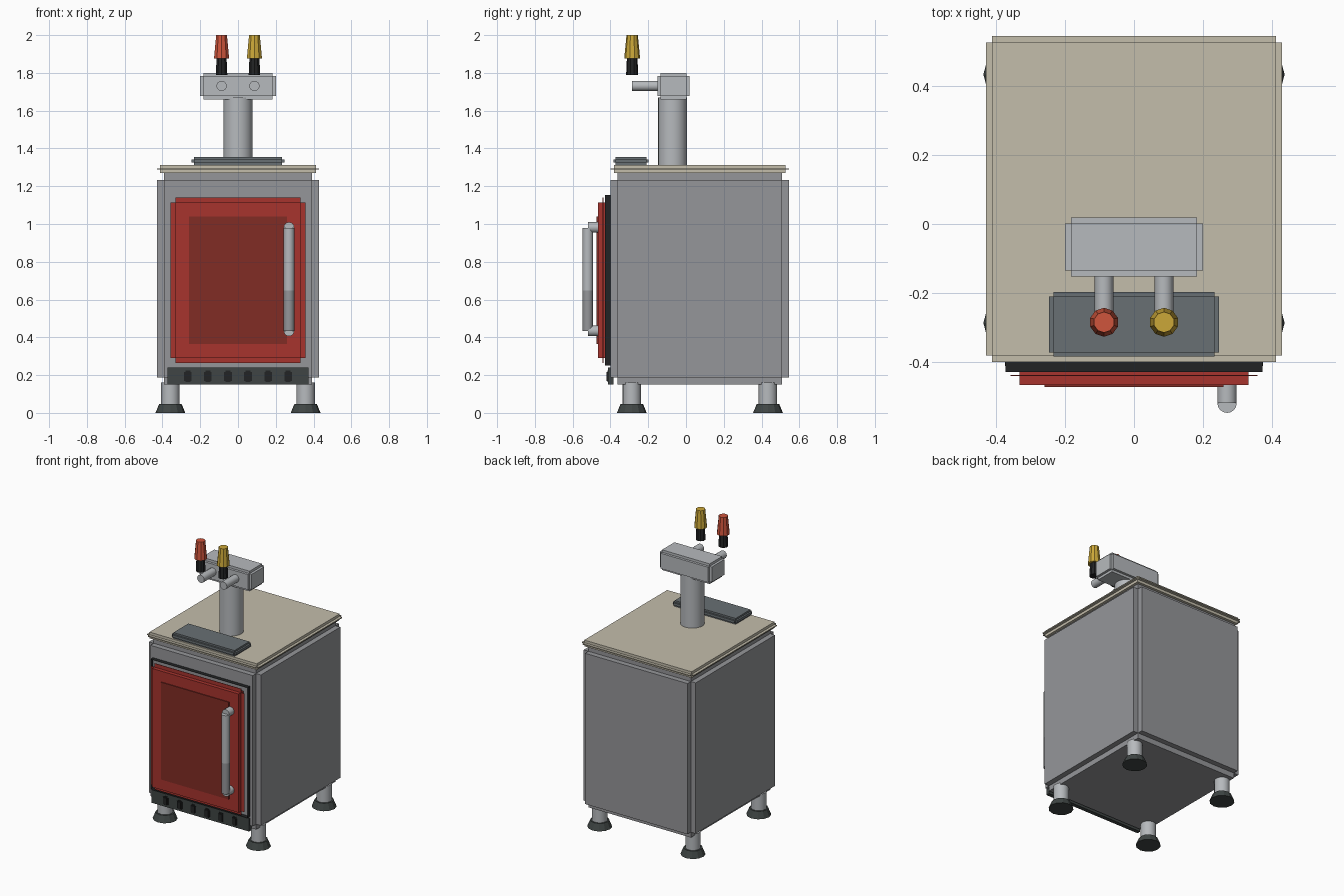
import bpy, bmesh
from math import radians
from mathutils import Matrix, Vector

if "Cube" in bpy.data.objects:
    bpy.data.objects.remove(bpy.data.objects["Cube"], do_unlink=True)


def material(name, r, g, b):
    m = bpy.data.materials.new(name)
    m.use_nodes = True
    m.diffuse_color = (r, g, b, 1)
    m.node_tree.nodes["Principled BSDF"].inputs["Base Color"].default_value = (r, g, b, 1)
    return m


STEEL = material("body grey", .30, .305, .32)
STONE = material("counter beige", .55, .51, .41)
METAL = material("polished metal", .47, .49, .51)
RED = material("door red", .39, .033, .027)
DARK_RED = material("panel dark red", .22, .025, .018)
CORAL = material("tap coral", .62, .09, .045)
YELLOW = material("tap yellow", .60, .39, .04)
SLATE = material("tray slate", .14, .16, .172)
BLACK = material("rubber black", .016, .017, .018)
CHARCOAL = material("foot charcoal", .05, .06, .058)


def finish(name, bm, mat, smooth=False):
    mesh = bpy.data.meshes.new(name)
    bm.to_mesh(mesh)
    bm.free()
    mesh.materials.append(mat)
    ob = bpy.data.objects.new(name, mesh)
    bpy.context.collection.objects.link(ob)
    if smooth:
        bpy.ops.object.select_all(action='DESELECT')
        ob.select_set(True)
        bpy.context.view_layer.objects.active = ob
        bpy.ops.object.shade_smooth_by_angle(angle=radians(30))
    return ob


def add_box(bm, lo, hi):
    lo, hi = Vector(lo), Vector(hi)
    mat = Matrix.Translation((lo + hi) / 2) @ Matrix.Diagonal((*(hi - lo), 1))
    bmesh.ops.create_cube(bm, size=1, matrix=mat)


def box(name, lo, hi, mat):
    bm = bmesh.new()
    add_box(bm, lo, hi)
    return finish(name, bm, mat)


def stepped_box(name, lo, hi, step, mat):
    """Box with a square notch along every edge: three crossed slabs."""
    bm = bmesh.new()
    for axis in range(3):
        inset = Vector([0 if i == axis else step for i in range(3)])
        add_box(bm, Vector(lo) + inset, Vector(hi) - inset)
    return finish(name, bm, mat)


def rod(name, start, end, r1, r2, mat, sides=24, smooth=True):
    start, end = Vector(start), Vector(end)
    turn = (end - start).to_track_quat('Z', 'Y').to_matrix().to_4x4()
    bm = bmesh.new()
    bmesh.ops.create_cone(bm, cap_ends=True, segments=sides, radius1=r1, radius2=r2,
                          depth=(end - start).length,
                          matrix=Matrix.Translation((start + end) / 2) @ turn)
    return finish(name, bm, mat, smooth)


# Cabinet and counter
stepped_box("cabinet_body", (-.43, -.40, .15), (.43, .545, 1.27), .037, STEEL)
stepped_box("counter_top", (-.43, -.40, 1.27), (.43, .545, 1.313), .018, STONE)

# Feet
for side, x in (("right", -.358), ("left", .358)):
    for end, y in (("front", -.287), ("back", .434)):
        rod(f"{end}_{side}_leg", (x, y, .04), (x, y, .16), .049, .049, METAL, 16)
        rod(f"{end}_{side}_foot", (x, y, 0), (x, y, .046), .079, .06, CHARCOAL, 12, False)

# Door seal: an open band around the door
bm = bmesh.new()
add_box(bm, (-.373, -.429, .25), (.373, -.40, 1.153))
caps = [f for f in bm.faces if abs(f.normal.y) > .5]
bmesh.ops.delete(bm, geom=caps, context='FACES_ONLY')
finish("door_seal", bm, BLACK)

# Door with raised panel
stepped_box("door", (-.358, -.467, .265), (.358, -.412, 1.14), .026, RED)
box("door_panel", (-.26, -.473, .365), (.26, -.465, 1.04), DARK_RED)

# Door handle: two-tone grip on two standoffs
hx, hy = .27, -.52
rod("handle_upper_grip", (hx, hy, .648), (hx, hy, .98), .028, .028, METAL, 16)
rod("handle_lower_grip", (hx, hy, .434), (hx, hy, .648), .028, .028, STEEL, 16)
for name, z in (("lower", .434), ("upper", .982)):
    rod(f"handle_{name}_standoff", (hx, hy, z), (hx, -.462, z), .028, .028, METAL, 16)

# Vent strip with slots
box("vent_strip", (-.374, -.412, .15), (.374, -.385, .24), CHARCOAL)
for i in range(6):
    x = (i - 2.5) * .106
    stepped_box(f"vent_slot_{i + 1}", (x - .02, -.422, .163), (x + .02, -.40, .224),
                .007, BLACK)

# Drip tray and dispensing tower
stepped_box("drip_tray", (-.246, -.385, 1.313), (.246, -.198, 1.354), .012, SLATE)
rod("tower_column", (0, -.071, 1.31), (0, -.071, 1.67), .077, .077, METAL, 24)
stepped_box("tower_head", (-.2, -.152, 1.66), (.2, .019, 1.8), .017, METAL)

# Taps
for side, x, mat in (("right", -.087, CORAL), ("left", .087, YELLOW)):
    y = -.285
    rod(f"{side}_spout", (x, -.14, 1.731), (x, y, 1.731), .027, .027, METAL, 16)
    rod(f"{side}_tap_stem", (x, y, 1.79), (x, y, 1.877), .032, .028, BLACK, 10, False)
    rod(f"{side}_tap_handle", (x, y, 1.876), (x, y, 2), .042, .03, mat, 10, False)
